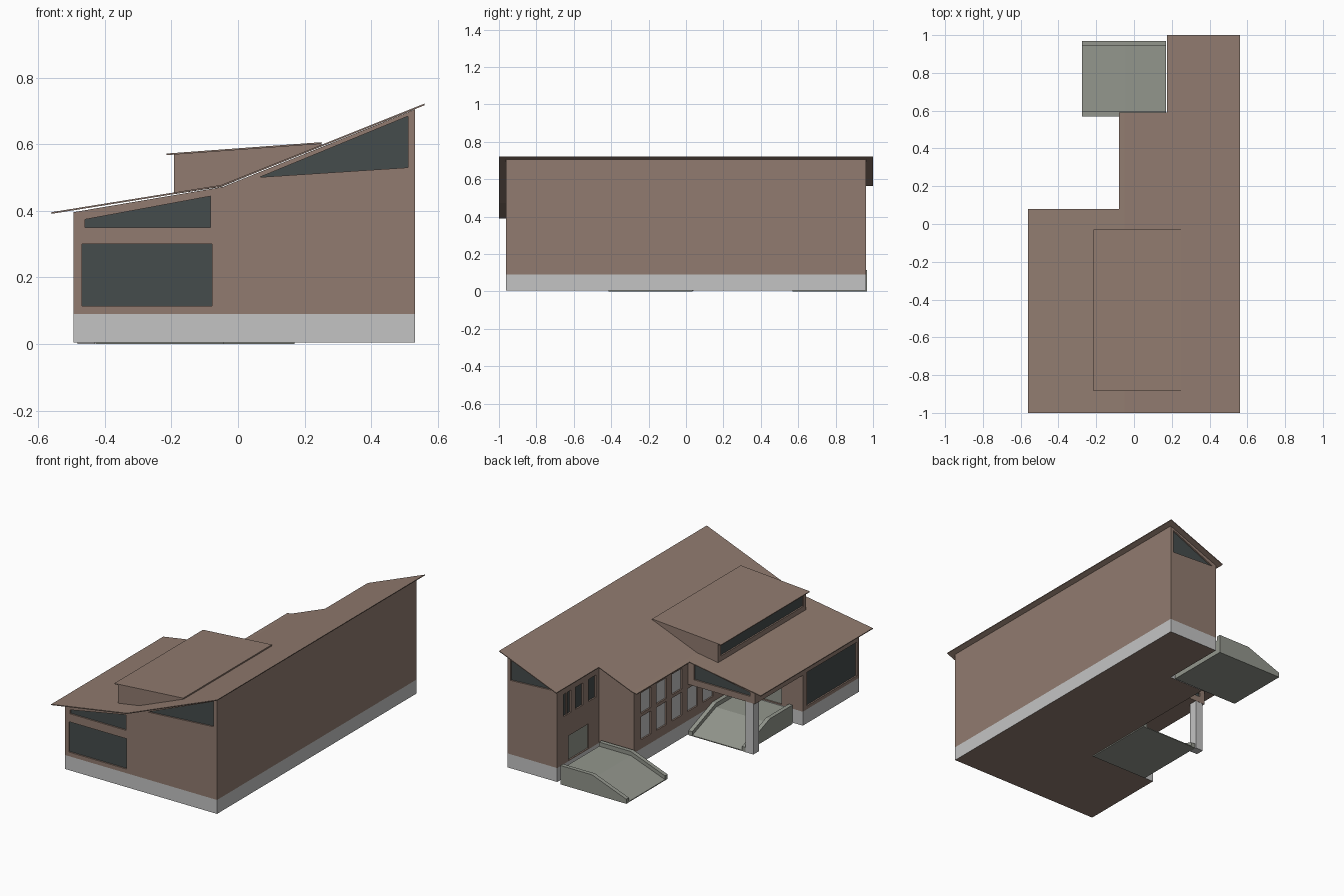
import bpy, bmesh

if "Cube" in bpy.data.objects:
    bpy.data.objects.remove(bpy.data.objects["Cube"])


def material(name, rgb):
    m = bpy.data.materials.new(name)
    m.diffuse_color = (*rgb, 1)
    m.use_nodes = True
    m.node_tree.nodes["Principled BSDF"].inputs["Base Color"].default_value = m.diffuse_color
    return m


BROWN = material("brown_siding", (0.283, 0.199, 0.16))
GREY = material("light_grey_base", (0.55, 0.55, 0.55))
GLASS = material("dark_glass", (0.06, 0.072, 0.072))
CONCRETE = material("ramp_concrete", (0.29, 0.305, 0.265))


def prism(name, pts, axis, a, b, mat=None):
    """Extrude an outline; axis 'y' takes (x, z) points, axis 'x' takes (y, z)."""
    bm = bmesh.new()
    place = (lambda p, d: (p[0], d, p[1])) if axis == 'y' else (lambda p, d: (d, p[0], p[1]))
    ends = [[bm.verts.new(place(p, d)) for p in pts] for d in (a, b)]
    for e in ends:
        bm.faces.new(e)
    n = len(pts)
    for i in range(n):
        j = (i + 1) % n
        bm.faces.new((ends[0][i], ends[0][j], ends[1][j], ends[1][i]))
    bmesh.ops.recalc_face_normals(bm, faces=bm.faces)
    me = bpy.data.meshes.new(name)
    bm.to_mesh(me)
    bm.free()
    ob = bpy.data.objects.new(name, me)
    bpy.context.collection.objects.link(ob)
    if mat:
        me.materials.append(mat)
    return ob


def rect(u0, u1, v0, v1):
    return [(u0, v0), (u1, v0), (u1, v1), (u0, v1)]


def cut(target, pts, axis, a, b):
    """Subtract a prism from the target and remove the cutter."""
    c = prism("cutter", pts, axis, a, b)
    mod = target.modifiers.new("cut", 'BOOLEAN')
    mod.operation, mod.solver, mod.object = 'DIFFERENCE', 'EXACT', c
    dg = bpy.context.evaluated_depsgraph_get()
    dg.update()
    me = bpy.data.meshes.new_from_object(target.evaluated_get(dg))
    target.modifiers.clear()
    target.data = me
    bpy.data.objects.remove(c)


def opening(target, name, pts, axis, pos, out, mat=GLASS):
    """Recess an outline into a wall at pos (outward sign out) and fit a pane."""
    cut(target, pts, axis, pos - out * 0.014, pos + out * 0.01)
    prism(name, pts, axis, pos - out * 0.014, pos - out * 0.009, mat)


# House body: long extruded profile stepped back at the rear left
L, R, BACK = -0.494, 0.532, 0.962
house = prism("house_walls", [(L, 0.005), (R, 0.005), (R, 0.705),
                              (-0.045, 0.472), (L, 0.396)], 'y', -0.962, BACK, BROWN)
cut(house, rect(-0.8, -0.04, -1, 2), 'y', 0.04, 1.2)
cut(house, rect(-0.8, 0.195, -1, 2), 'y', 0.56, 1.2)
cut(house, rect(-0.8, -0.04, -1, 0.312), 'y', -0.42, 0.3)   # open porch

# Front windows
opening(house, "front_low_window", rect(-0.468, -0.078, 0.115, 0.30), 'y', -0.962, -1)
clerestory = [(-0.46, 0.35), (-0.083, 0.35), (-0.083, 0.444), (-0.46, 0.374)]
opening(house, "front_left_clerestory", clerestory, 'y', -0.962, -1)
opening(house, "front_right_clerestory", [(0.065, 0.501), (0.51, 0.53), (0.51, 0.684)], 'y', -0.962, -1)

# Rear gable windows
opening(house, "porch_clerestory", clerestory, 'y', 0.04, 1)
opening(house, "rear_clerestory", [(0.22, 0.555), (0.51, 0.54), (0.51, 0.684)], 'y', BACK, 1)

# Left side picture window and porch door
opening(house, "left_picture_window", rect(-0.94, -0.46, 0.11, 0.315), 'x', L, -1)
opening(house, "porch_door", rect(-0.35, -0.15, 0.095, 0.245), 'y', -0.42, 1, CONCRETE)

# Two rows of windows along the inner left wall
for i in range(5):
    y = 0.443 - 0.15 * i
    opening(house, f"lower_window_{i}", rect(y - 0.048, y + 0.048, 0.145, 0.285), 'x', -0.04, -1, GREY)
    if i < 3:
        opening(house, f"upper_window_{i}", rect(y - 0.048, y + 0.048, 0.305, 0.43), 'x', -0.04, -1, GREY)

# Rear entrance door and small windows above it
opening(house, "rear_door", rect(0.66, 0.855, 0.095, 0.245), 'x', 0.195, -1, CONCRETE)
for i, y in enumerate((0.865, 0.75, 0.625)):
    opening(house, f"rear_small_window_{i}", rect(y - 0.036, y + 0.036, 0.38, 0.515), 'x', 0.195, -1)
prism("rear_window_mullion", rect(0.86, 0.87, 0.38, 0.515), 'x', 0.196, 0.208, BROWN)

# Grey base band: split the walls at 0.09 and colour the sides below
house.data.materials.clear()
house.data.materials.append(BROWN)
house.data.materials.append(GREY)
bm = bmesh.new()
bm.from_mesh(house.data)
bmesh.ops.bisect_plane(bm, geom=bm.verts[:] + bm.edges[:] + bm.faces[:],
                       plane_co=(0, 0, 0.09), plane_no=(0, 0, 1))
bm.normal_update()
for f in bm.faces:
    low = f.calc_center_median().z < 0.09 and abs(f.normal.z) < 0.5
    f.material_index = 1 if low else 0
bm.to_mesh(house.data)
bm.free()

# Thin bent roof, stepped like the walls
T = 0.005
top = [(-0.56, 0.396), (-0.05, 0.478), (0.56, 0.722)]
roof = prism("main_roof", top + [(x, z - T) for x, z in reversed(top)], 'y', -1, 1, BROWN)
cut(roof, rect(-0.8, -0.08, -1, 2), 'y', 0.08, 1.2)
cut(roof, rect(-0.8, 0.175, -1, 2), 'y', 0.59, 1.2)

# Dormer with a strip window
dormer = prism("dormer_walls", [(-0.192, 0.45), (-0.05, 0.472), (0.25, 0.595),
                                (0.25, 0.602), (-0.192, 0.569)], 'y', -0.88, -0.035, BROWN)
opening(dormer, "dormer_window", rect(-0.86, -0.065, 0.485, 0.55), 'x', -0.192, -1)
prism("dormer_roof", [(-0.215, 0.572), (0.25, 0.606), (0.25, 0.601), (-0.215, 0.567)],
      'y', -0.885, -0.03, BROWN)

# Porch column
prism("porch_column", rect(-0.482, -0.43, 0.001, 0.313), 'y', -0.013, 0.039, GREY)


# Ramps: landing, slope and a curb on each side, running along x or y
def ramp(name, low, high, side0, side1, axis):
    mid = low + (0.23 if high > low else -0.23)
    deck = [(low, 0), (high, 0), (high, 0.09), (mid, 0.09), (low, 0.005)]
    curb = [(low, 0), (high, 0), (high, 0.115), (mid, 0.115), (low, 0.028)]
    w = 0.025
    prism(name + "_deck", deck, axis, side0 + w, side1 - w, CONCRETE)
    prism(name + "_curb_a", curb, axis, side0, side0 + w, CONCRETE)
    prism(name + "_curb_b", curb, axis, side1 - w, side1, CONCRETE)


ramp("rear_ramp", -0.275, 0.17, 0.57, 0.968, 'y')
ramp("porch_ramp", 0.035, -0.415, -0.428, -0.042, 'x')
